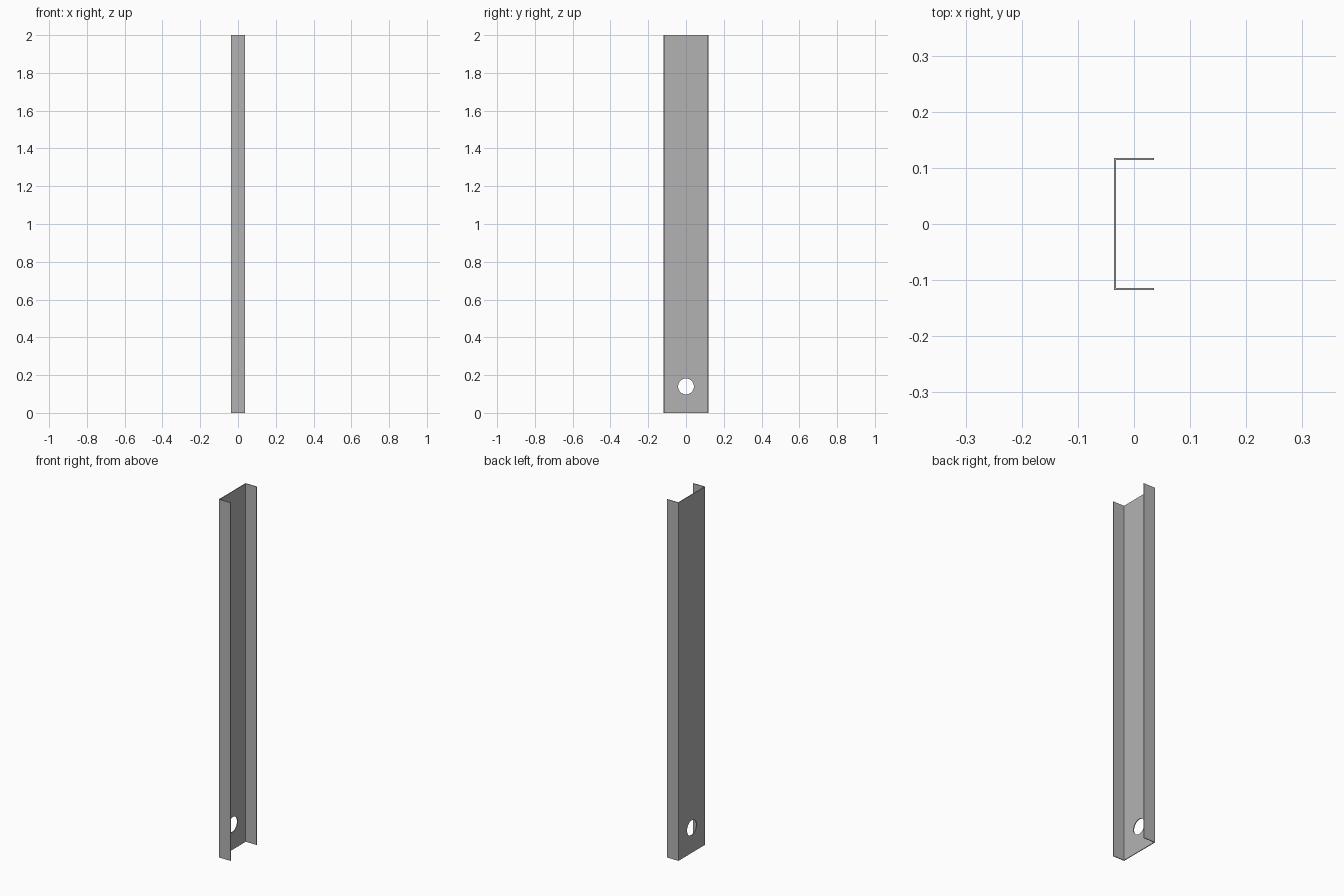
import bpy, bmesh, math

cube = bpy.data.objects.get("Cube")
if cube:
    bpy.data.objects.remove(cube, do_unlink=True)

HALF_X, HALF_Y, HEIGHT, WALL = 0.036, 0.118, 2.0, 0.004
HOLE_Z, HOLE_RADIUS = 0.14, 0.042

steel = bpy.data.materials.new("grey steel")
steel.use_nodes = True
colour = (0.45, 0.45, 0.45, 1)
steel.diffuse_color = colour
steel.node_tree.nodes["Principled BSDF"].inputs["Base Color"].default_value = colour

# C-shaped channel: half outline mirrored across y, then extruded upward
inner_x, inner_y = -HALF_X + WALL, HALF_Y - WALL
outer = [(HALF_X, HALF_Y), (-HALF_X, HALF_Y)]
inner = [(inner_x, inner_y), (HALF_X, inner_y)]
profile = (outer + [(x, -y) for x, y in reversed(outer)]
           + [(x, -y) for x, y in reversed(inner)] + inner)

bm = bmesh.new()
base = bm.faces.new([bm.verts.new((x, y, 0)) for x, y in profile])
top = bmesh.ops.extrude_face_region(bm, geom=[base])["geom"]
bmesh.ops.translate(bm, vec=(0, 0, HEIGHT),
                    verts=[v for v in top if isinstance(v, bmesh.types.BMVert)])
bmesh.ops.recalc_face_normals(bm, faces=bm.faces)
mesh = bpy.data.meshes.new("channel")
bm.to_mesh(mesh)
bm.free()
mesh.materials.append(steel)
channel = bpy.data.objects.new("channel", mesh)
bpy.context.collection.objects.link(channel)

# Round hole through the web near the foot
bpy.ops.mesh.primitive_cylinder_add(
    vertices=32, radius=HOLE_RADIUS, depth=HALF_X,
    location=(-HALF_X, 0, HOLE_Z), rotation=(0, math.pi / 2, 0))
cutter = bpy.context.object
cutter.name = "hole_cutter"
cutter.hide_render = True
cutter.data.materials.append(steel)

bpy.ops.object.select_all(action="DESELECT")
bpy.context.view_layer.objects.active = channel
channel.select_set(True)
cut = channel.modifiers.new("hole", "BOOLEAN")
cut.operation = "DIFFERENCE"
cut.solver = "EXACT"
cut.object = cutter
bpy.ops.object.modifier_apply(modifier=cut.name)
bpy.data.objects.remove(cutter, do_unlink=True)
bpy.ops.object.shade_smooth_by_angle(angle=math.radians(30))
